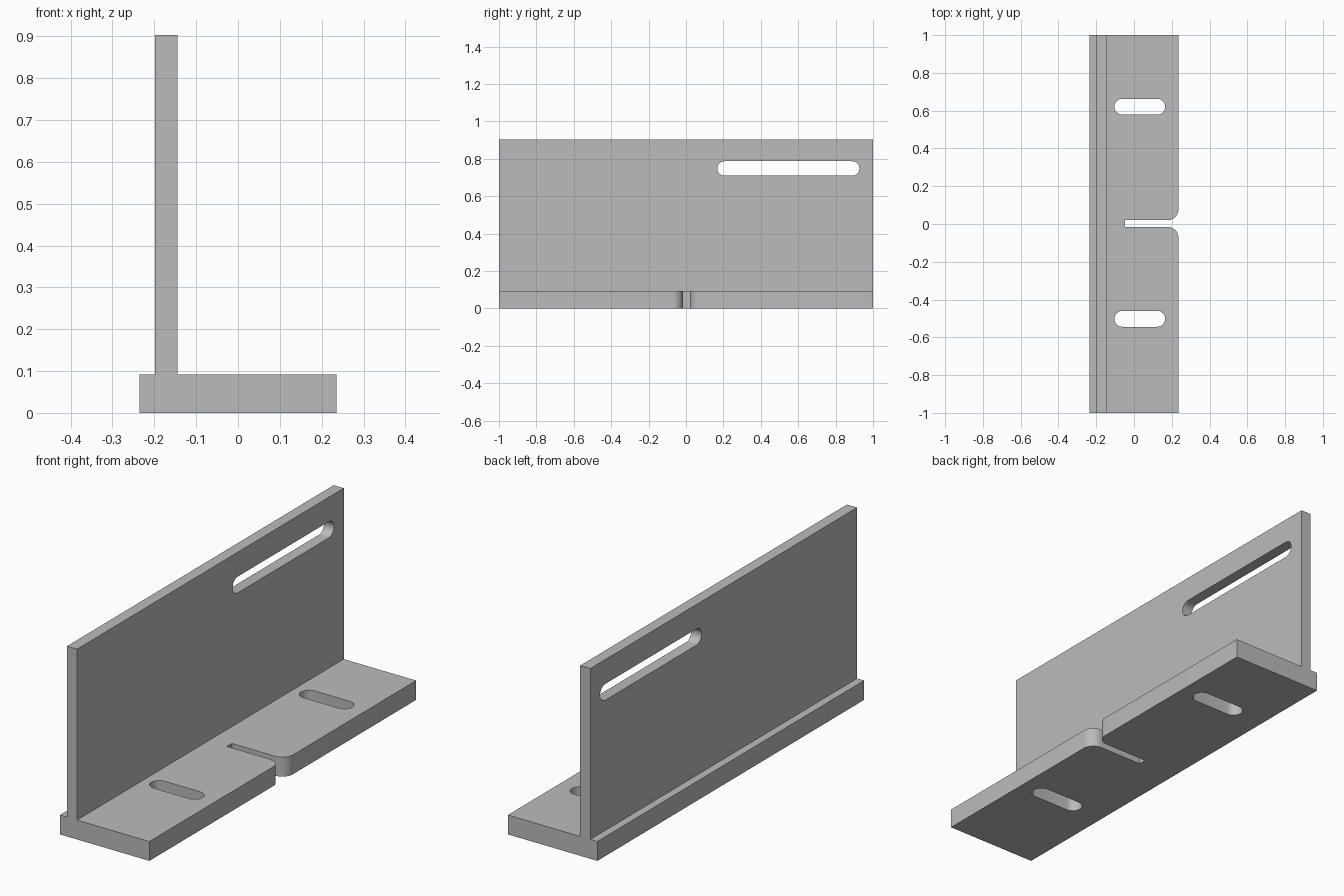
import bpy, bmesh
from math import pi, cos, sin
from mathutils import Matrix, Vector

cube = bpy.data.objects.get("Cube")
if cube:
    bpy.data.objects.remove(cube)

grey = bpy.data.materials.new("plain_grey")
grey.use_nodes = True
grey.diffuse_color = (0.5, 0.5, 0.5, 1)
grey.node_tree.nodes["Principled BSDF"].inputs["Base Color"].default_value = (0.5, 0.5, 0.5, 1)

# Maps plate coordinates (u, v, depth) onto (y, z, x) for the upright wall
UPRIGHT = Matrix(((0, 0, 1, 0), (1, 0, 0, 0), (0, 1, 0, 0), (0, 0, 0, 1)))


def arc(cx, cy, r, start, end, steps=12):
    angles = [start + (end - start) * i / steps for i in range(steps + 1)]
    return [(cx + r * cos(a), cy + r * sin(a)) for a in angles]


def slot(u0, u1, v0, v1):
    """Outline of a slot with full round ends along u."""
    r, cv = (v1 - v0) / 2, (v0 + v1) / 2
    return arc(u1 - r, cv, r, -pi / 2, pi / 2) + arc(u0 + r, cv, r, pi / 2, 3 * pi / 2)


def prism(name, outline, low, high, matrix=Matrix()):
    bm = bmesh.new()
    face = bm.faces.new([bm.verts.new((u, v, low)) for u, v in outline])
    top = bmesh.ops.extrude_face_region(bm, geom=[face])["geom"]
    verts = [g for g in top if isinstance(g, bmesh.types.BMVert)]
    bmesh.ops.translate(bm, verts=verts, vec=Vector((0, 0, high - low)))
    bm.transform(matrix)
    bmesh.ops.recalc_face_normals(bm, faces=bm.faces)
    mesh = bpy.data.meshes.new(name)
    bm.to_mesh(mesh)
    bm.free()
    mesh.materials.append(grey)
    obj = bpy.data.objects.new(name, mesh)
    bpy.context.collection.objects.link(obj)
    return obj


def cut(obj, cutters):
    for cutter in cutters:
        mod = obj.modifiers.new("slot_cut", "BOOLEAN")
        mod.operation, mod.solver, mod.object = "DIFFERENCE", "EXACT", cutter
    bpy.ops.object.select_all(action="DESELECT")
    obj.select_set(True)
    bpy.context.view_layer.objects.active = obj
    for mod in list(obj.modifiers):
        bpy.ops.object.modifier_apply(modifier=mod.name)
    for cutter in cutters:
        bpy.data.objects.remove(cutter)
    bpy.ops.object.shade_smooth_by_angle()


# Base plate, with a narrow relief notch whose mouth is rounded
half, thick, r = 0.235, 0.092, 0.055
n0, n1, depth = -0.016, 0.021, -0.047
outline = [(-half, -1), (half, -1)]
outline += arc(half - r, n0 - r, r, 0, pi / 2)
outline += [(depth, n0), (depth, n1)]
outline += arc(half - r, n1 + r, r, -pi / 2, 0)
outline += [(half, 1), (-half, 1)]
base = prism("base_plate", outline, 0, thick)
cut(base, [prism("base_slot", slot(-0.104, 0.165, y - 0.042, y + 0.042), -0.1, 0.2)
           for y in (-0.502, 0.621)])

# Upright wall with two long slots
wall = prism("upright_wall", [(-1, thick), (1, thick), (1, 0.903), (-1, 0.903)],
             -0.198, -0.145, UPRIGHT)
cut(wall, [prism("wall_slot", slot(c - 0.38, c + 0.38, 0.71, 0.787), -0.3, 0, UPRIGHT)
           for c in (-0.548, 0.547)])
